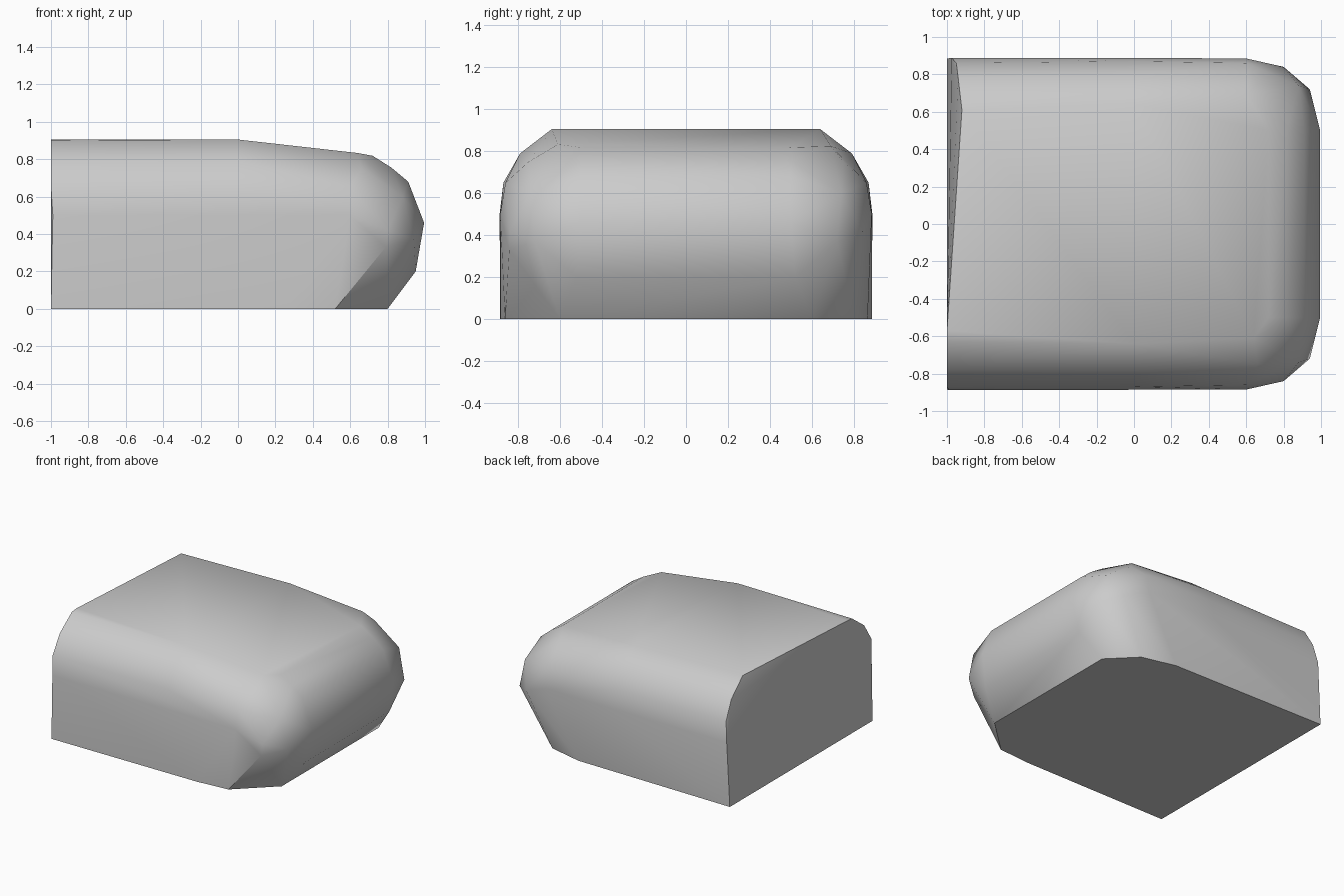
import bpy, bmesh, math

cube = bpy.data.objects.get("Cube")
if cube:
    bpy.data.objects.remove(cube, do_unlink=True)

grey = bpy.data.materials.new("plain_grey")
grey.use_nodes = True
colour = (0.6, 0.6, 0.6, 1)
grey.diffuse_color = colour
grey.node_tree.nodes["Principled BSDF"].inputs["Base Color"].default_value = colour

# Corner points shared by both sides
shared = [
    (-1, .885, 0),
    (0, .64, .905), (0, .79, .79), (0, .87, .65), (0, .888, .5),
    (.6, .885, .5), (.6, .86, .65), (.66, .75, .75),
    (.8, .84, .42), (.72, .5, .818), (.82, .5, .755),
    (.88, .74, .6), (.91, .5, .68), (.94, .72, .37),
    (.995, .5, .46), (.95, .52, .2), (.8, .6, 0),
]
points = [(x, s * y, z) for x, y, z in shared for s in (-1, 1)]

# Front side: upright end edge and undercut corner
points += [(-1, -.57, .905), (-1, -.63, .9), (-1, -.78, .79), (-1, -.87, .65),
           (-.99, -.888, .5), (.64, -.61, .833), (.26, -.883, 0),
           (.52, -.862, 0), (.79, -.842, .33)]

# Back side: slanted end edge and rounded corner
points += [(-.92, .61, .905), (-.94, .78, .79), (-.95, .86, .65),
           (-.975, .888, .5), (.6, .69, .825), (.33, .865, 0), (.6, .8, 0)]

# Faceted body stretched over the corner points
bm = bmesh.new()
for p in points:
    bm.verts.new(p)
hull = bmesh.ops.convex_hull(bm, input=bm.verts)
loose = [v for v in bm.verts if not v.link_faces]
bmesh.ops.delete(bm, geom=loose, context='VERTS')
bmesh.ops.dissolve_limit(bm, angle_limit=math.radians(0.5),
                         verts=bm.verts, edges=bm.edges)
bmesh.ops.recalc_face_normals(bm, faces=bm.faces)
mesh = bpy.data.meshes.new("rounded_block")
bm.to_mesh(mesh)
bm.free()
mesh.materials.append(grey)

block = bpy.data.objects.new("rounded_block", mesh)
bpy.context.collection.objects.link(block)
bpy.ops.object.select_all(action='DESELECT')
block.select_set(True)
bpy.context.view_layer.objects.active = block
bpy.ops.object.shade_smooth_by_angle(angle=math.radians(38))
